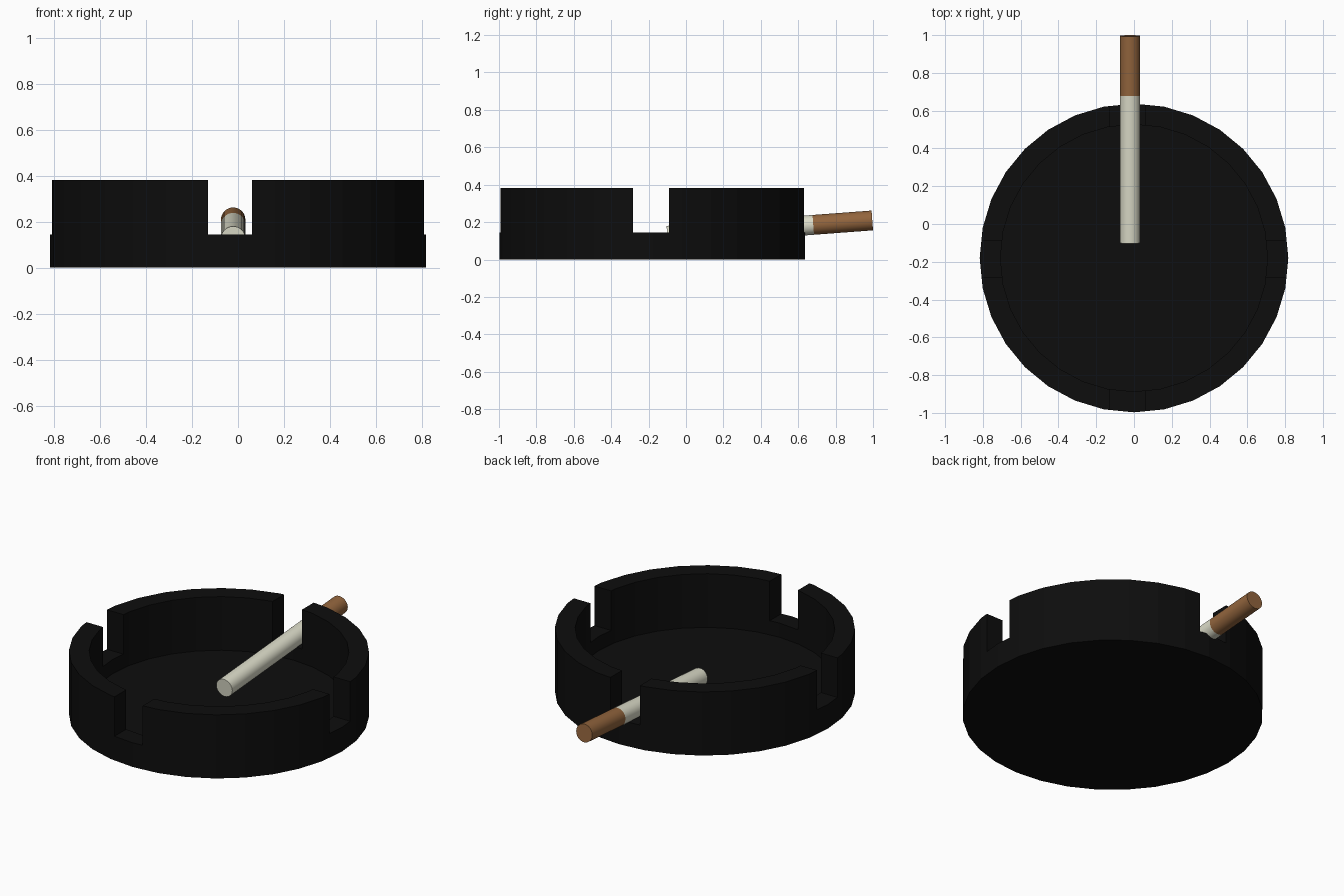
import bpy, bmesh, math
from mathutils import Vector

if "Cube" in bpy.data.objects:
    bpy.data.objects.remove(bpy.data.objects["Cube"])

CENTRE = (0, -0.18)
SIDES = 32


def material(name, rgb):
    m = bpy.data.materials.new(name)
    m.diffuse_color = (*rgb, 1)
    m.use_nodes = True
    m.node_tree.nodes["Principled BSDF"].inputs["Base Color"].default_value = m.diffuse_color
    return m


def add_object(name, bm, mat=None):
    bmesh.ops.recalc_face_normals(bm, faces=bm.faces)
    me = bpy.data.meshes.new(name)
    bm.to_mesh(me)
    bm.free()
    ob = bpy.data.objects.new(name, me)
    bpy.context.collection.objects.link(ob)
    if mat:
        me.materials.append(mat)
    return ob


def lathe(name, profile, mat):
    # Closed solid of revolution: rings from the profile, capped at both ends
    bm = bmesh.new()
    rings = []
    for r, z in profile:
        rings.append([bm.verts.new((CENTRE[0] + r * math.cos(math.tau * i / SIDES),
                                    CENTRE[1] + r * math.sin(math.tau * i / SIDES), z))
                      for i in range(SIDES)])
    for a, b in zip(rings, rings[1:]):
        for i in range(SIDES):
            j = (i + 1) % SIDES
            bm.faces.new((a[i], a[j], b[j], b[i]))
    bm.faces.new(rings[0])
    bm.faces.new(rings[-1])
    return add_object(name, bm, mat)


def cut_box(target, centre, size):
    bm = bmesh.new()
    bmesh.ops.create_cube(bm, size=1)
    bmesh.ops.scale(bm, vec=size, verts=bm.verts)
    bmesh.ops.translate(bm, vec=centre, verts=bm.verts)
    cutter = add_object("notch_cutter", bm)
    cutter.hide_render = True
    mod = target.modifiers.new("notch", 'BOOLEAN')
    mod.operation, mod.solver, mod.object = 'DIFFERENCE', 'EXACT', cutter
    bpy.context.view_layer.objects.active = target
    bpy.ops.object.modifier_apply(modifier=mod.name)
    bpy.data.objects.remove(cutter)


def rod(name, start, end, radius, mat):
    axis = end - start
    bm = bmesh.new()
    bmesh.ops.create_cone(bm, cap_ends=True, segments=32, radius1=radius,
                          radius2=radius, depth=axis.length)
    ob = add_object(name, bm, mat)
    ob.location = (start + end) / 2
    ob.rotation_euler = axis.to_track_quat('Z', 'Y').to_euler()
    bpy.ops.object.select_all(action='DESELECT')
    ob.select_set(True)
    bpy.context.view_layer.objects.active = ob
    bpy.ops.object.shade_smooth_by_angle(angle=math.radians(40))


black = material("black", (0.004, 0.004, 0.004))
paper = material("paper", (0.71, 0.71, 0.58))
cork = material("cork", (0.29, 0.13, 0.047))

# Ashtray bowl with four rim notches
bowl = lathe("ashtray_bowl", [(0.817, 0), (0.817, 0.382), (0.707, 0.382), (0.707, 0.06)], black)
cut_box(bowl, (0, -0.187, 0.345), (2, 0.194, 0.4))
cut_box(bowl, (-0.035, -0.18, 0.345), (0.192, 2, 0.4))

# Cigarette resting in the back notch: paper tube and filter
tip, butt = Vector((-0.021, -0.1, 0.127)), Vector((-0.021, 0.996, 0.209))
joint = tip.lerp(butt, 0.712)
rod("cigarette_paper", tip, joint, 0.053, paper)
rod("cigarette_filter", joint, butt, 0.053, cork)
